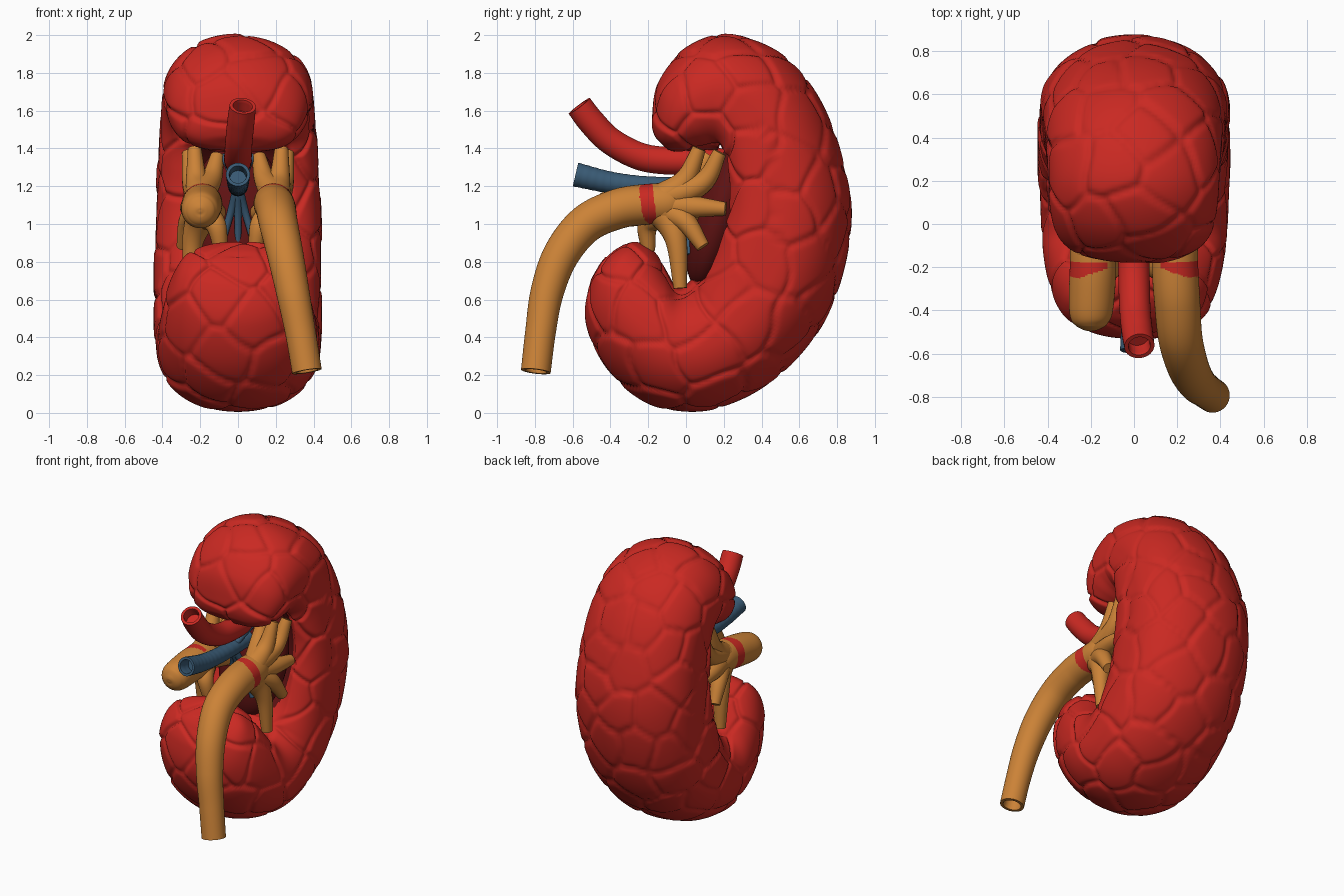
import bpy, bmesh, math, random
from mathutils import Vector, Matrix, kdtree

if "Cube" in bpy.data.objects:
    bpy.data.objects.remove(bpy.data.objects["Cube"])

random.seed(4)

def mat(name, c):
    m = bpy.data.materials.new(name)
    m.diffuse_color = (*c, 1)
    m.use_nodes = True
    m.node_tree.nodes["Principled BSDF"].inputs["Base Color"].default_value = m.diffuse_color
    return m

RED = mat("kidney red", (0.59, 0.022, 0.016))
DARK = mat("deep maroon", (0.11, 0.006, 0.006))
OCHRE = mat("ochre", (0.60, 0.225, 0.038))
BLUE = mat("vein blue", (0.042, 0.105, 0.18))

def spline(pts, n):
    """Catmull-Rom through tuples of any length, n samples."""
    P = [Vector(p) for p in pts]
    P = [2 * P[0] - P[1]] + P + [2 * P[-1] - P[-2]]
    out = []
    for k in range(n):
        t = k / (n - 1) * (len(pts) - 1)
        i = min(int(t), len(pts) - 2)
        t -= i
        a, b, c, d = P[i:i + 4]
        out.append(0.5 * (2 * b + (c - a) * t + (2 * a - 5 * b + 4 * c - d) * t * t
                          + (3 * b - a - 3 * c + d) * t ** 3))
    return out

def finish(bm, name, mats, angle=50):
    bmesh.ops.recalc_face_normals(bm, faces=bm.faces)
    me = bpy.data.meshes.new(name)
    bm.to_mesh(me)
    bm.free()
    for m in mats:
        me.materials.append(m)
    ob = bpy.data.objects.new(name, me)
    bpy.context.collection.objects.link(ob)
    bpy.ops.object.select_all(action='DESELECT')
    ob.select_set(True)
    bpy.context.view_layer.objects.active = ob
    bpy.ops.object.shade_smooth_by_angle(angle=math.radians(angle))
    return ob

def skin(bm, rings):
    for a, b in zip(rings, rings[1:]):
        for j in range(len(a)):
            k = (j + 1) % len(a)
            bm.faces.new((a[j], a[k], b[k], b[j]))
    bm.faces.new(rings[0])
    bm.faces.new(rings[-1])

# Kidney body: sections between an outer and an inner point (oy, oz, iy, iz, half width)
SECTIONS = [
    (-.13, 1.435, -.125, 1.43, .01), (-.165, 1.48, -.08, 1.395, .19), (-.18, 1.58, .01, 1.385, .30),
    (-.145, 1.76, .10, 1.39, .36), (0, 1.93, .15, 1.39, .385), (.22, 2.0, .18, 1.37, .395),
    (.5, 1.9, .19, 1.33, .405), (.7, 1.67, .20, 1.27, .415), (.825, 1.35, .21, 1.18, .425),
    (.87, 1.05, .20, 1.06, .435), (.82, .72, .16, .93, .44), (.69, .42, .10, .80, .44),
    (.46, .17, .03, .71, .44), (.22, .04, -.02, .67, .435), (0, .008, -.06, .68, .43),
    (-.22, .065, -.10, .75, .42), (-.42, .235, -.15, .83, .39), (-.525, .46, -.20, .88, .345),
    (-.52, .65, -.28, .905, .28), (-.465, .77, -.37, .865, .16), (-.425, .825, -.42, .82, .01)]
N, M = 280, 180
bm = bmesh.new()
rings, cavity = [], set()
for i, (oy, oz, iy, iz, w) in enumerate(spline(SECTIONS, N)):
    t = i / (N - 1) * (len(SECTIONS) - 1)
    hilum = max(0, math.sin(math.pi * min(max((t - 4.5) / 7.5, 0), 1))) ** .7
    o, n = Vector((0, oy, oz)), Vector((0, iy, iz))
    mid, u = (o + n) / 2, (o - n) / 2
    ring = []
    for j in range(M):
        a = 2 * math.pi * j / M
        c, s = math.cos(a), math.sin(a)
        ex = .97 if c > 0 else .86 - .34 * hilum   # round back, squarer lips
        cx = math.copysign(abs(c) ** ex, c)
        sx = math.copysign(abs(s) ** ex, s)
        p = mid + u * cx + Vector((w * sx, 0, 0))
        dent = 0
        if c < 0 and abs(p.x) < .29:               # hollow of the hilum
            dent = .2 * hilum * (1 - (p.x / .29) ** 2)
            p += u.normalized() * dent
        v = bm.verts.new(p)
        ring.append(v)
        if dent > .05:
            cavity.add(v)
    rings.append(ring)
skin(bm, rings)
bmesh.ops.recalc_face_normals(bm, faces=bm.faces)
bm.normal_update()
for f in bm.faces:
    if all(v in cavity for v in f.verts):
        f.material_index = 1

# Lobules: scattered seeds, grooves where two cells meet
pool = [v.co.copy() for v in bm.verts if v not in cavity]
random.shuffle(pool)
seeds = []
for p in pool[:9000]:
    if all((p - q).length > .21 for q in seeds):
        seeds.append(p)
tree = kdtree.KDTree(len(seeds))
for i, p in enumerate(seeds):
    tree.insert(p, i)
tree.balance()
height = [random.uniform(-.003, .008) for _ in seeds]
moves = []
for v in bm.verts:
    if v in cavity:
        continue
    p = v.co
    q = p + .016 * Vector((math.sin(17 * p.y + 9 * p.z), math.sin(19 * p.z + 8 * p.x), math.sin(18 * p.x + 9 * p.y)))
    (_, k, d1), (_, _, d2) = tree.find_n(q, 2)
    e = min(1, (d2 - d1) / .05)
    e = e * (2 - e)
    moves.append((v, v.normal * (height[k] * e - .018 * (1 - e))))
for v, d in moves:
    v.co += d
bmesh.ops.smooth_vert(bm, verts=bm.verts, factor=.5, use_axis_x=True, use_axis_y=True, use_axis_z=True)
for v in bm.verts:
    v.co.z = max(v.co.z, 0)
finish(bm, "kidney_body", [RED, DARK], 180)

# Maroon inner mass filling the hollow
bm = bmesh.new()
bmesh.ops.create_uvsphere(bm, u_segments=40, v_segments=24, radius=1, matrix=Matrix.Translation((0, .18, 1.05))
                          @ Matrix.Rotation(-.3, 4, 'X') @ Matrix.Diagonal((.25, .14, .40, 1)))
finish(bm, "inner_mass", [DARK])

def tube(name, pts, m, open_end=False, sides=28, n=40, band=False, ribs=0):
    """Tube along (x, y, z, radius); the last end may be hollow."""
    S = spline(pts, n)
    bm = bmesh.new()
    C = [Vector(s[:3]) for s in S]
    R = [s[3] * (1 + ribs * math.sin(i * 1.6)) for i, s in enumerate(S)]
    T = [(C[min(i + 1, n - 1)] - C[max(i - 1, 0)]).normalized() for i in range(n)]
    side = T[0].orthogonal().normalized()
    frames = []
    for i in range(n):
        side = (side - T[i] * side.dot(T[i])).normalized()
        frames.append((C[i], side.copy(), T[i].cross(side), R[i]))
    if open_end:                               # rim and bore
        c, a, b, r = frames[-1]
        frames.append((c, a, b, r * .74))
        for k in range(2, 10):
            c, a, b, r = frames[n - k]
            frames.append((c, a, b, r * .7))
    rings = [[bm.verts.new(c + r * (a * math.cos(2 * math.pi * j / sides) + b * math.sin(2 * math.pi * j / sides)))
              for j in range(sides)] for c, a, b, r in frames]
    skin(bm, rings)
    if band:                                   # red wedge stripe over the outer side
        for f in bm.faces:
            p = f.calc_center_median()
            hi = -.165 + .12 * (1.1 - p.z)
            wide = .075 - .35 * max(0, .26 - abs(p.x)) - .2 * max(0, 1.08 - p.z)
            if abs(p.x) > .12 and hi - wide < p.y < hi:
                f.material_index = 1
    return finish(bm, name, [m, RED])

# Ureters: long open one on the right, rounded stub on the left
tube("right_ureter", [(.19, .02, 1.10, .05), (.19, -.08, 1.11, .10), (.19, -.2, 1.105, .107), (.2, -.36, 1.08, .106),
     (.215, -.53, 1.0, .102), (.25, -.66, .84, .096), (.29, -.735, .64, .088), (.33, -.77, .43, .081),
     (.365, -.795, .22, .079)], OCHRE, True, 56, 200, True)
tube("left_ureter_stub", [(-.19, .02, 1.10, .05), (-.19, -.08, 1.11, .10), (-.19, -.2, 1.105, .107), (-.195, -.32, 1.09, .106),
     (-.2, -.42, 1.075, .098), (-.2, -.465, 1.07, .075), (-.2, -.488, 1.068, .038), (-.2, -.494, 1.067, .003)],
     OCHRE, False, 56, 120, True)

# Calyx branches, mirrored: end (x, y, z), bend (x, y, z)
BRANCHES = [((.23, .07, 1.40), (.22, .0, 1.24)), ((.26, .18, 1.38), (.24, .09, 1.22)),
            ((.27, .21, 1.08), (.25, .06, 1.09)), ((.29, .09, .88), (.26, .0, 1.01)),
            ((.25, -.03, .66), (.24, -.05, .9)), ((.11, .12, 1.36), (.14, .03, 1.24)),
            ((.09, .2, 1.02), (.12, .05, 1.06)), ((.09, -.2, .86), (.12, -.2, 1.0))]
for s, label in ((1, "right"), (-1, "left")):
    for i, (e, b) in enumerate(BRANCHES):
        tube(f"{label}_calyx_{i + 1}", [(s * .19, -.19, 1.10, .075), (s * .2, -.1, 1.10 + (b[2] - 1.1) * .35, .08),
             (s * b[0], b[1], b[2], .056), (s * e[0], e[1], e[2], .036)], OCHRE, sides=20, n=24)

# Artery
tube("artery", [(0, .3, 1.33, .06), (0, .1, 1.335, .072), (0, -.1, 1.335, .073), (0, -.25, 1.36, .073),
     (.005, -.4, 1.44, .072), (.015, -.5, 1.54, .072), (.025, -.565, 1.625, .07)], RED, True, 36, 70)

# Vein with branches into the hollow
tube("vein", [(0, .3, 1.22, .05), (0, .05, 1.2, .05), (0, -.2, 1.2, .052), (0, -.4, 1.22, .057),
     (0, -.585, 1.262, .064)], BLUE, True, 32, 70, ribs=.012)
for i, (x, y, z) in enumerate([(0, .04, .8), (.1, .02, .84), (-.1, .02, .84), (.08, .12, 1.36), (-.08, .12, 1.36)]):
    tube(f"vein_branch_{i + 1}", [(0, -.06, 1.2, .026), (x * .4, 0, 1.2 + (z - 1.2) * .4, .02), (x, y, z, .016)],
         BLUE, sides=14, n=16)
